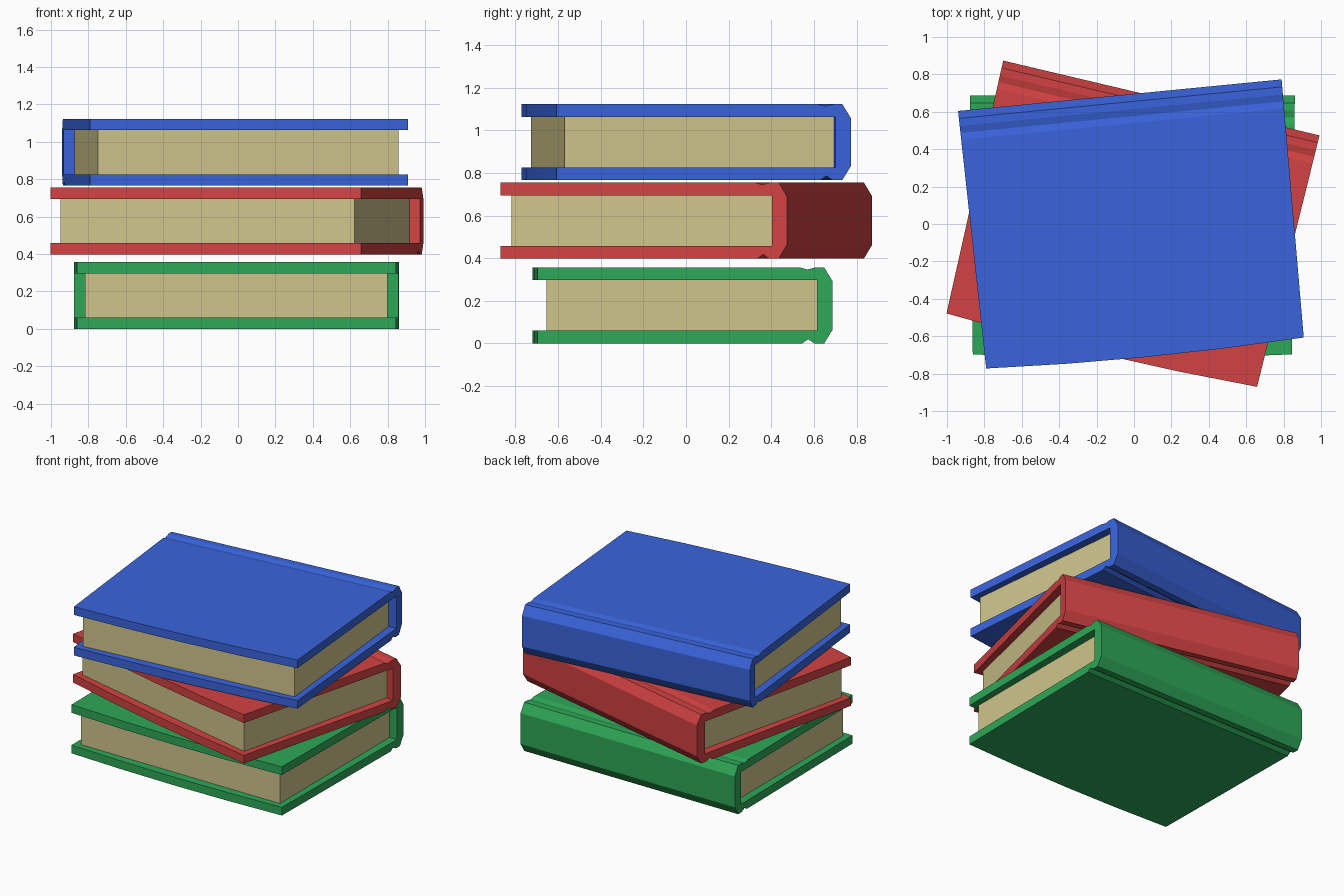
import bpy, bmesh, math
from mathutils import Matrix

if "Cube" in bpy.data.objects:
    bpy.data.objects.remove(bpy.data.objects["Cube"])


def material(name, rgb):
    m = bpy.data.materials.new(name)
    m.diffuse_color = (*rgb, 1)
    m.use_nodes = True
    m.node_tree.nodes["Principled BSDF"].inputs["Base Color"].default_value = m.diffuse_color
    return m


PAPER = material("paper", (0.63, 0.56, 0.262))
GREEN = material("green cover", (0.027, 0.39, 0.095))
RED = material("red cover", (0.65, 0.055, 0.056))
BLUE = material("blue cover", (0.041, 0.127, 0.716))

H, T = 0.357, 0.06            # book height, board thickness
FRONT, SPINE, INNER = -0.697, 0.688, 0.615

# Cover cross-section (y, z): C shape with hinge grooves and chamfered spine
PROFILE = [
    (FRONT, 0), (0.545, 0), (0.573, 0.02), (0.602, 0), (0.648, 0),
    (SPINE, T + 0.005), (SPINE, H - T - 0.005),
    (0.648, H), (0.607, H), (0.57, H - 0.01), (0.533, H),
    (FRONT, H), (FRONT, H - T), (INNER, H - T), (INNER, T), (FRONT, T),
]


def finish(name, bm, mat, place):
    bmesh.ops.recalc_face_normals(bm, faces=bm.faces[:])
    me = bpy.data.meshes.new(name)
    bm.to_mesh(me)
    bm.free()
    me.materials.append(mat)
    ob = bpy.data.objects.new(name, me)
    ob.matrix_world = place
    bpy.context.collection.objects.link(ob)


def book(label, mat, x, y, z, angle):
    place = Matrix.Translation((x, y, z)) @ Matrix.Rotation(math.radians(angle), 4, 'Z')

    # Cover: sweep the profile in x, tapering to the front, with a bowed front edge
    bm = bmesh.new()
    rings = []
    for t in (-1, -0.5, 0, 0.5, 1):
        ring = []
        for py, pz in PROFILE:
            half = 0.853 + 0.016 * (py - FRONT) / (SPINE - FRONT)
            bow = 0.022 * (1 - t * t) if py == FRONT else 0
            ring.append(bm.verts.new((t * half, py - bow, pz)))
        rings.append(ring)
    n = len(PROFILE)
    for a, b in zip(rings, rings[1:]):
        for i in range(n):
            j = (i + 1) % n
            bm.faces.new((a[i], a[j], b[j], b[i]))
    bm.faces.new(rings[0])
    bm.faces.new(rings[-1])
    finish(label + "_cover", bm, mat, place)

    # Page block
    bm = bmesh.new()
    y0 = -0.655
    bmesh.ops.create_cube(bm, size=1, matrix=Matrix.Translation((0, (y0 + INNER) / 2, H / 2))
                          @ Matrix.Diagonal((1.616, INNER - y0, H - 2 * T, 1)))
    finish(label + "_pages", bm, PAPER, place)


book("bottom_book", GREEN, -0.009, 0.0, 0.0, 0)
book("middle_book", RED, -0.012, 0.004, 0.398, -13.3)
book("top_book", BLUE, -0.009, 0.004, 0.766, 5.57)
